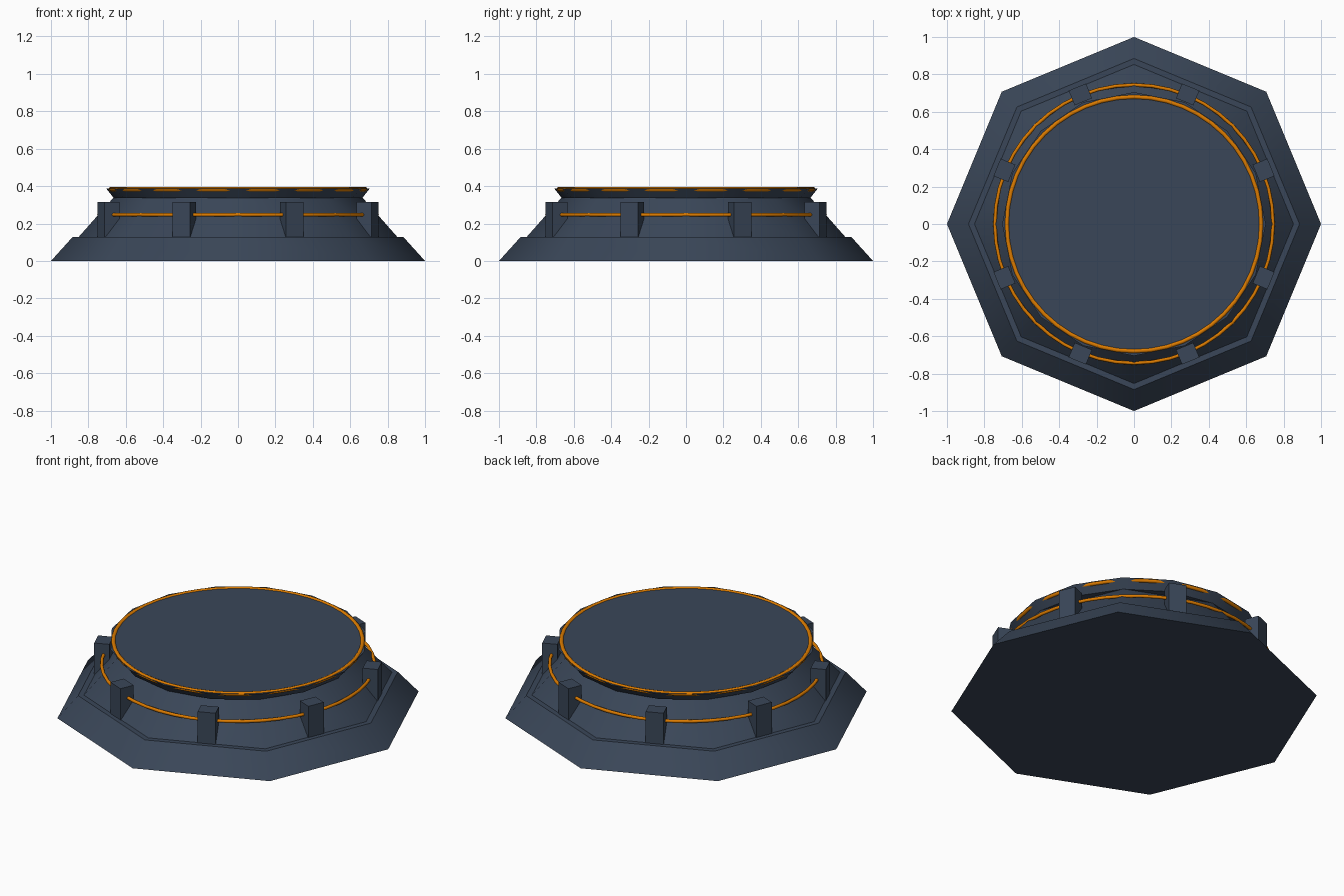
import bpy
import math

if "Cube" in bpy.data.objects:
    bpy.data.objects.remove(bpy.data.objects["Cube"], do_unlink=True)


def make_material(name, colour):
    mat = bpy.data.materials.new(name)
    mat.use_nodes = True
    mat.diffuse_color = (*colour, 1)
    mat.node_tree.nodes["Principled BSDF"].inputs["Base Color"].default_value = (*colour, 1)
    return mat


slate = make_material("dark slate", (0.042, 0.062, 0.098))
orange = make_material("glowing orange", (0.72, 0.2, 0.0))


def finish(name, mat, angle=None):
    obj = bpy.context.object
    obj.name = name
    obj.data.materials.append(mat)
    if angle:
        bpy.ops.object.shade_smooth_by_angle(angle=math.radians(angle))
    return obj


def tier(name, sides, bottom, top, low, high):
    """Tapered drum with its corners on the x and y axes."""
    bpy.ops.mesh.primitive_cone_add(vertices=sides, radius1=bottom, radius2=top,
                                    depth=high - low, location=(0, 0, (low + high) / 2))
    return finish(name, slate, 40)


def ring(name, radius, thickness, z):
    bpy.ops.mesh.primitive_torus_add(major_radius=radius, minor_radius=thickness,
                                     major_segments=48, minor_segments=8,
                                     location=(0, 0, z))
    return finish(name, orange, 50)


# Stacked tiers: wide foot, sloped middle, flared platform
tier("base_tier", 8, 1.0, 0.885, 0, 0.127)
tier("middle_tier", 8, 0.853, 0.667, 0.127, 0.337)
tier("top_platform", 16, 0.665, 0.705, 0.337, 0.388)

# Light rings
ring("platform_ring", 0.68, 0.0125, 0.383)
ring("lower_ring", 0.744, 0.0095, 0.247)

# Posts standing at the middle of each side
for i in range(8):
    a = math.radians(22.5 + 45 * i)
    bpy.ops.mesh.primitive_cube_add(size=1, rotation=(0, 0, a),
                                    location=(0.75 * math.cos(a), 0.75 * math.sin(a), 0.22))
    bpy.context.object.scale = (0.085, 0.1, 0.19)
    finish(f"post_{i + 1}", slate)
